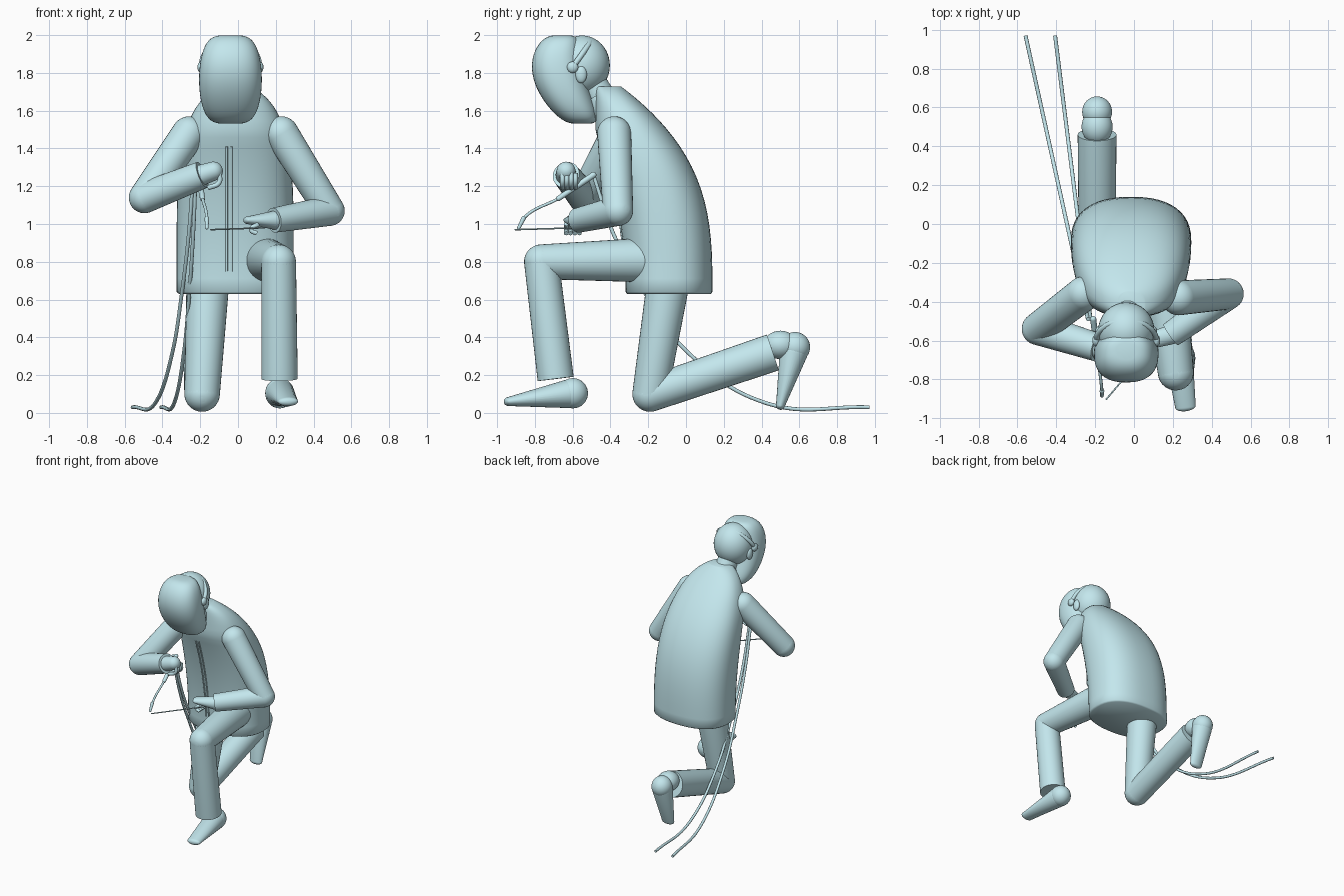
import bpy, bmesh
from math import sin, cos, pi, sqrt, copysign, radians
from mathutils import Vector

cube = bpy.data.objects.get("Cube")
if cube:
    bpy.data.objects.remove(cube, do_unlink=True)

blue = bpy.data.materials.new("pale_blue")
blue.use_nodes = True
colour = (.55, .8, .85, 1)
blue.diffuse_color = colour
blue.node_tree.nodes["Principled BSDF"].inputs["Base Color"].default_value = colour


def finish(obj):
    """Give an object its colour and smooth shading."""
    obj.data.materials.append(blue)
    bpy.ops.object.select_all(action="DESELECT")
    obj.select_set(True)
    bpy.context.view_layer.objects.active = obj
    bpy.ops.object.shade_smooth_by_angle(angle=radians(60))


def ring(centre, u, v, power=2, sides=32):
    """Superellipse outline around a centre, spanned by two half axes."""
    points = []
    for i in range(sides):
        angle = 2 * pi * i / sides
        c, s = cos(angle), sin(angle)
        points.append(centre + u * copysign(abs(c) ** (2 / power), c)
                      + v * copysign(abs(s) ** (2 / power), s))
    return points


def loft(name, rings):
    """Skin a closed surface over successive outlines."""
    bm = bmesh.new()
    rows = [[bm.verts.new(point) for point in outline] for outline in rings]
    for lower, upper in zip(rows, rows[1:]):
        for i in range(len(lower)):
            bm.faces.new((lower[i - 1], lower[i], upper[i], upper[i - 1]))
    bm.faces.new(rows[0])
    bm.faces.new(rows[-1])
    bmesh.ops.recalc_face_normals(bm, faces=bm.faces)
    mesh = bpy.data.meshes.new(name)
    bm.to_mesh(mesh)
    bm.free()
    obj = bpy.data.objects.new(name, mesh)
    bpy.context.collection.objects.link(obj)
    finish(obj)


def limb(name, start, end, start_radius, end_radius, flat=1, cut=False):
    """Tapered capsule; flat thins the far end, cut leaves that end square."""
    a, b = Vector(start), Vector(end)
    along = (b - a).normalized()
    side = (Vector((1, 0, 0)) - along * along.x).normalized()
    up = along.cross(side)
    arc = [pi / 2 * i / 8 for i in range(8)]
    rings = []
    for k in reversed(arc):
        size = start_radius * cos(k)
        rings.append(ring(a - along * start_radius * sin(k), side * size, up * size))
    for k in arc[:1] if cut else arc:
        size = end_radius * cos(k)
        rings.append(ring(b + along * end_radius * flat * sin(k), side * size, up * size * flat))
    loft(name, rings)


def chain(upper, lower, joints, radii):
    """Two limbs that bend at a shared joint, the last with an open cuff."""
    limb(upper, *joints[:2], *radii[:2])
    limb(lower, *joints[1:], *radii[1:], cut=True)


def ball(name, centre, size):
    bpy.ops.mesh.primitive_uv_sphere_add(segments=32, ring_count=20, location=centre)
    obj = bpy.context.object
    obj.name = name
    obj.scale = size
    finish(obj)


def cord(name, points, radius):
    """Smooth tube through a few points."""
    curve = bpy.data.curves.new(name, "CURVE")
    curve.dimensions = "3D"
    curve.bevel_depth = radius
    curve.use_fill_caps = True
    spline = curve.splines.new("BEZIER")
    spline.bezier_points.add(len(points) - 1)
    for knot, point in zip(spline.bezier_points, points):
        knot.co = point
        knot.handle_left_type = knot.handle_right_type = "AUTO"
    obj = bpy.data.objects.new(name, curve)
    bpy.context.collection.objects.link(obj)
    curve.materials.append(blue)


# Jacket: hunched back, chest leaning forward, shoulders closing to the neck
def jacket_front(t):
    return -.32 - .16 * min(1, t * 1.3) ** 2


def jacket_height(t):
    return .64 + 1.1 * t


def jacket_ring(t, inset=1):
    front, back = jacket_front(t), .14 - .5 * t ** 3
    width = .31 * sqrt(1 - t ** 5)
    centre = Vector((-.015, (front + back) / 2, jacket_height(t)))
    return ring(centre, Vector((width * inset, 0, 0)),
                Vector((0, (back - front) / 2 * inset, 0)), 2.4, 48)


hem = [point - Vector((0, 0, .01)) for point in jacket_ring(0, .96)]
loft("jacket", [hem] + [jacket_ring(.99 * sin(pi / 2 * i / 24)) for i in range(25)])
for word, x in (("left", -.035), ("right", -.06)):
    placket = [(x, jacket_front(t), jacket_height(t)) for t in (.1, .3, .5, .7)]
    cord(f"{word}_placket_edge", placket, .006)

# Neck and collar
nape, skull = Vector((-.03, -.42, 1.62)), Vector((-.04, -.55, 1.84))
limb("neck", nape, skull, .08, .07)
limb("collar", nape, nape.lerp(skull, .3), .1, .085, cut=True)
ball("head", skull, (.145, .147, .158))


# Face shield: rounded at both ends, its lower half swept back to the chin
def shield_ring(angle):
    t = (1 - cos(angle)) / 2
    bulge = sqrt(sin(angle))
    centre = Vector((skull.x, -.55 - .13 * sin(2.2 * t), 1.53 + .47 * t))
    return ring(centre, Vector((.166 * bulge, 0, 0)), Vector((0, .14 * bulge, 0)), 2.4, 48)


loft("face_shield", [shield_ring(pi * i / 32) for i in range(1, 32)])

# Head strap arching over the crown between two pivots
pivot = Vector((skull.x, -.6, 1.83))
strap = []
for i in range(9):
    angle = pi * i / 8
    strap.append(pivot + Vector((.155 * cos(angle), .1 * sin(angle), .14 * sin(angle))))
cord("head_strap", strap, .015)
for word, end in (("left", strap[0]), ("right", strap[-1])):
    ball(f"{word}_shield_pivot", end, (.02, .03, .03))
    ball(f"{word}_ear", skull.lerp(end, .9) + Vector((0, .04, -.04)), (.02, .03, .045))

# Arms
left_wrist, right_wrist = Vector((.19, -.57, 1.02)), Vector((-.19, -.635, 1.26))
chain("left_upper_arm", "left_forearm",
      [(.23, -.38, 1.48), (.485, -.36, 1.07), left_wrist], (.09, .08, .066))
chain("right_upper_arm", "right_forearm",
      [(-.26, -.36, 1.48), (-.495, -.54, 1.14), right_wrist], (.09, .083, .073))

# Hands with curled fingers
limb("left_hand", left_wrist, left_wrist + Vector((-.14, -.04, 0)), .05, .04, .5)
limb("right_hand", right_wrist, right_wrist + Vector((.06, 0, .02)), .055, .05)
for i in range(4):
    step = Vector((0, -.023 * i, 0))
    knuckle = Vector((.11, -.565, 1)) + step
    cord(f"left_finger_{i}", [knuckle, knuckle + Vector((-.04, 0, -.03)),
                              knuckle + Vector((-.01, 0, -.05))], .012)
    knuckle = Vector((-.1, -.585, 1.27)) + step
    cord(f"right_finger_{i}", [knuckle, knuckle + Vector((0, 0, -.05)),
                               knuckle + Vector((-.06, 0, -.08))], .013)

# Torch and filler rod
grip, collet = Vector((-.21, -.49, 1.26)), Vector((-.165, -.86, 1.03))
tip = collet + Vector((0, -.025, -.05))
joint = grip.lerp(collet, .5) - Vector((0, 0, .01))
limb("torch_handle", grip, joint, .016, .014)
cord("torch_neck", [joint, collet, tip], .008)
limb("torch_nozzle", collet, tip, .012, .009)
cord("filler_rod", [(-.145, -.905, .97), left_wrist - Vector((.05, 0, .04))], .004)

# Twin hoses fall from the torch, then fan apart across the ground
fall = [(grip.y, grip.z), (-.385, .95), (-.22, .64), (0, .33), (.43, .05), (.97, .03)]
for word, x, spread in (("outer", -.345, .22), ("inner", -.285, .125)):
    cord(f"{word}_hose", [(x - spread * y, y, z) for y, z in fall], .01)

# Left leg planted forward, right leg kneeling
chain("left_thigh", "left_shin",
      [(.14, -.16, .81), (.215, -.765, .8), (.22, -.69, .18)], (.12, .092, .096))
chain("right_thigh", "right_shin",
      [(-.155, -.08, .78), (-.19, -.19, .1), (-.19, .46, .32)], (.116, .094, .1))

# Shoes, the left flat on the ground and the right resting on its toe
for word, heel, toe in (("left", (.225, -.63, .1), (.265, -.94, .06)),
                        ("right", (-.19, .57, .32), (-.19, .5, .04))):
    limb(f"{word}_shoe", heel, toe, .075, .053, .45)
    ball(f"{word}_ankle", Vector(heel).lerp(Vector(toe), -.1), (.077, .08, .08))
ball("right_instep", (-.19, .5, .36), (.08, .09, .075))
